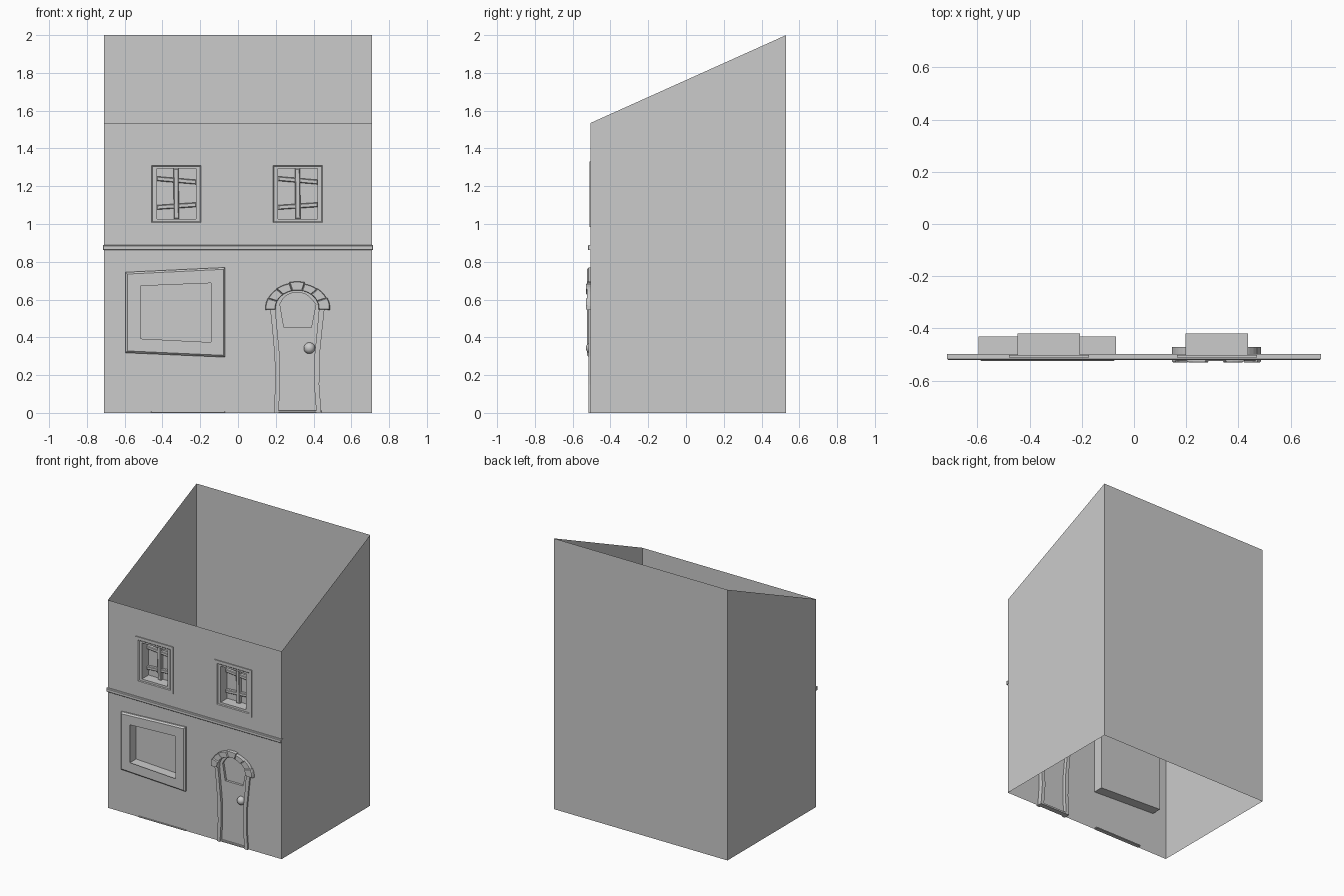
import bpy, bmesh, math, random
from mathutils import Vector

if "Cube" in bpy.data.objects:
    bpy.data.objects.remove(bpy.data.objects["Cube"])

random.seed(4)
WALL_Y = -0.505


def finish(bm, name, recalc=True):
    if recalc:
        bmesh.ops.recalc_face_normals(bm, faces=bm.faces)
    me = bpy.data.meshes.new(name)
    bm.to_mesh(me)
    bm.free()
    ob = bpy.data.objects.new(name, me)
    bpy.context.collection.objects.link(ob)
    return ob


def loft(name, rings):
    """Bridge (xz loop, y) rings in order and cap both ends."""
    bm = bmesh.new()
    vs = [[bm.verts.new((x, y, z)) for x, z in loop] for loop, y in rings]
    for a, b in zip(vs, vs[1:]):
        n = len(a)
        for i in range(n):
            j = (i + 1) % n
            bm.faces.new((a[i], a[j], b[j], b[i]))
    bm.faces.new(vs[0])
    bm.faces.new(vs[-1])
    return finish(bm, name)


def sheet(name, loops, y):
    """Flat front-facing sheet: first loop is the outline, the rest are holes."""
    bm = bmesh.new()
    edges = []
    for loop in loops:
        v = [bm.verts.new((x, y, z)) for x, z in loop]
        edges += [bm.edges.new((v[i - 1], v[i])) for i in range(len(v))]
    bmesh.ops.triangle_fill(bm, edges=edges, use_beauty=True, normal=(0, -1, 0))
    for f in bm.faces:
        f.normal_update()
        if f.normal.y > 0:
            f.normal_flip()
    return finish(bm, name, False)


def rect(x0, x1, z0, z1):
    return [(x0, z0), (x1, z0), (x1, z1), (x0, z1)]


def inset(loop, d):
    cx = sum(p[0] for p in loop) / len(loop)
    cz = sum(p[1] for p in loop) / len(loop)
    return [(x - math.copysign(d, x - cx), z - math.copysign(d, z - cz)) for x, z in loop]


def bar(name, loop, y_back, y_front, bevel=0.004):
    return loft(name, [(loop, y_back), (loop, y_front + bevel), (inset(loop, bevel), y_front)])


def arc(rx, rz, a0, a1, n):
    return [(0.313 + rx * math.cos(math.radians(a0 + (a1 - a0) * i / n)),
             0.555 + rz * math.sin(math.radians(a0 + (a1 - a0) * i / n))) for i in range(n + 1)]


# Door outline, shared by the wall opening and the door leaf
left_in = [(0.215, 0.0), (0.223, 0.15), (0.221, 0.30), (0.207, 0.45), (0.197, 0.555)]
right_in = [(0.415, 0.0), (0.403, 0.15), (0.405, 0.30), (0.420, 0.45), (0.429, 0.555)]
left_out = [(0.190, 0.0), (0.197, 0.15), (0.194, 0.30), (0.181, 0.45), (0.168, 0.57)]
right_out = [(0.441, 0.0), (0.430, 0.15), (0.432, 0.30), (0.447, 0.45), (0.460, 0.57)]
door_outline = left_in[:-1] + arc(0.116, 0.095, 180, 0, 12) + right_in[::-1][1:]

# Upper windows
WINDOW_X = (-0.326, 0.317)
upper_holes = [rect(c - 0.12, c + 0.12, 1.01, 1.31) for c in WINDOW_X]

# Shop window quads
shop_out = [(-0.595, 0.318), (-0.068, 0.295), (-0.068, 0.770), (-0.595, 0.745)]
shop_in = [(-0.525, 0.385), (-0.135, 0.366), (-0.135, 0.695), (-0.525, 0.680)]

# Front wall with openings
outline = ([(-0.71, 0.0)] + door_outline + [(0.71, 0.0), (0.71, 1.535), (-0.71, 1.535)])
sheet("front_wall", [outline, inset(shop_out, 0.02)] + upper_holes, WALL_Y)

# Side and back walls, open above and below
bm = bmesh.new()
fl, bl, br, fr = [(bm.verts.new((x, y, 0)), bm.verts.new((x, y, h))) for x, y, h in
                  ((-0.71, WALL_Y, 1.535), (-0.71, 0.53, 2), (0.71, 0.53, 2), (0.71, WALL_Y, 1.535))]
for a, b in ((fl, bl), (bl, br), (br, fr)):
    bm.faces.new((a[0], a[1], b[1], b[0]))
finish(bm, "side_and_back_walls", False)

# String course between floors and small base trim
bar("string_course", rect(-0.715, 0.715, 0.862, 0.888), -0.497, -0.520)
bar("base_trim", rect(-0.46, -0.07, 0.0, 0.008), -0.48, -0.510, 0.001)

# Upper windows: stepped frame, recess and crooked glazing bars
for c, hole in zip(WINDOW_X, upper_holes):
    outer = rect(c - 0.153, c + 0.153, 0.985, 1.332)
    step = inset(outer, 0.022)
    opening = rect(c - 0.104, c + 0.104, 1.027, 1.293)
    loft("upper_window_frame", [(hole, -0.42), (hole, -0.502), (outer, -0.502), (outer, -0.512),
                                (step, -0.512), (inset(step, 0.005), -0.507),
                                (opening, -0.507), (opening, -0.43)])
    bar("upright_glazing_bar", [(c - 0.013, 1.027), (c + 0.014, 1.027),
                                (c + 0.011, 1.293), (c - 0.016, 1.293)], -0.43, -0.456)
    for zl, zr in ((1.240, 1.222), (1.088, 1.102)):
        bar("cross_glazing_bar", [(c - 0.104, zl - 0.012), (c + 0.104, zr - 0.012),
                                  (c + 0.104, zr + 0.012), (c - 0.104, zl + 0.012)], -0.43, -0.452)

# Shop window: deep crooked frame with recessed pane
loft("shop_window", [(shop_out, -0.43), (shop_out, -0.515), (inset(shop_out, 0.010), -0.525),
                     (inset(shop_in, -0.008), -0.525), (shop_in, -0.517), (shop_in, -0.44)])

# Door leaf with sunken arched pane
pane = [(0.243, 0.452), (0.388, 0.452), (0.412, 0.575)] + arc(0.093, 0.083, 35, 145, 8) + [(0.222, 0.575)]
sheet("door_leaf", [door_outline, pane], -0.497)
loft("door_pane", [(pane, -0.497), (pane, -0.480)]).data.update()
bm = bmesh.new()
me = bpy.data.objects["door_pane"].data
bm.from_mesh(me)
bm.faces.ensure_lookup_table()
front = [f for f in bm.faces if all(abs(v.co.y + 0.497) < 1e-4 for v in f.verts)]
bmesh.ops.delete(bm, geom=front, context='FACES_ONLY')
bmesh.ops.reverse_faces(bm, faces=bm.faces)
bm.to_mesh(me)
bm.free()

# Curved door jambs
for name, a, b in (("left_jamb", left_out, left_in), ("right_jamb", right_in, right_out)):
    loop = a + b[::-1]
    loft(name, [(loop, -0.47), (loop, -0.517)])
bar("threshold", rect(0.19, 0.441, 0.0, 0.012), -0.47, -0.510, 0.002)

# Arch of uneven stones over the door
N = 7
cuts = [184 - i * 188 / N for i in range(N + 1)]
for i in range(N):
    g = random.uniform(-0.004, 0.005) + (0.008 if i == N // 2 else 0)
    a0, a1 = cuts[i], cuts[i + 1]
    loop = arc(0.170 + g, 0.135 + g, a0, a1, 3) + arc(0.114, 0.094, a1, a0, 3)
    cx = sum(p[0] for p in loop) / len(loop)
    cz = sum(p[1] for p in loop) / len(loop)
    small = [(cx + (x - cx) * 0.88, cz + (z - cz) * 0.88) for x, z in loop]
    y = -0.530 if i % 2 == 0 else -0.525
    loft("arch_stone", [(loop, -0.47), (loop, y + 0.006), (small, y)])

# Round door knob
bm = bmesh.new()
bmesh.ops.create_uvsphere(bm, u_segments=20, v_segments=12, radius=0.03)
bmesh.ops.translate(bm, verts=bm.verts, vec=Vector((0.378, -0.500, 0.343)))
for f in bm.faces:
    f.smooth = True
finish(bm, "door_knob")
